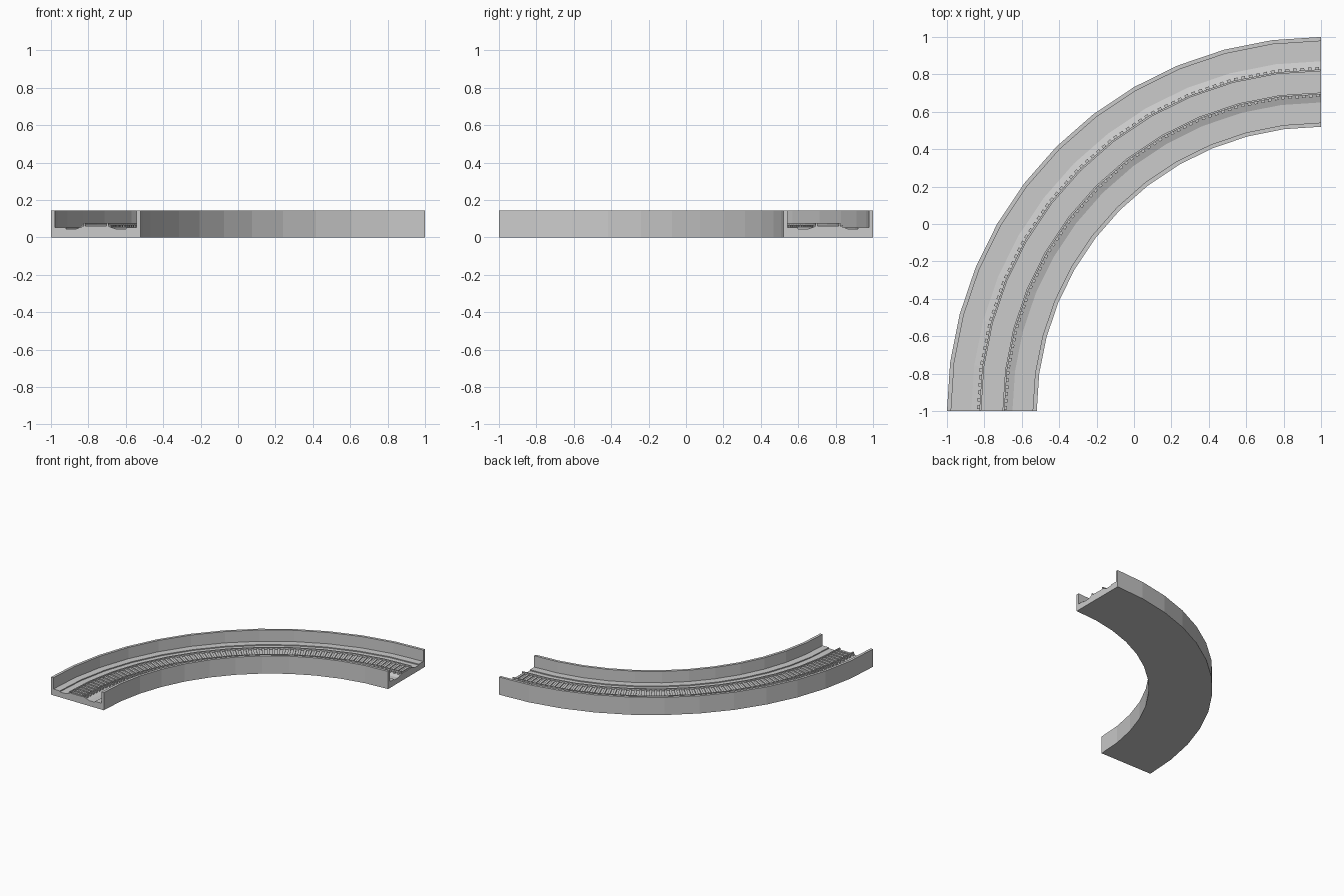
import bpy, bmesh, math

if "Cube" in bpy.data.objects:
    bpy.data.objects.remove(bpy.data.objects["Cube"])

CX, CY = 1.0, -1.0      # centre of the quarter turn
SEGS = 12               # straight facets along the turn
MID = 1.76              # track centre radius
STEP = math.pi / 2 / SEGS


def place(r, t):
    """Point at radius r, t segments along the faceted arc."""
    i = min(int(t), SEGS - 1)
    f = t - i
    a, b = math.pi - i * STEP, math.pi - (i + 1) * STEP
    x = math.cos(a) * (1 - f) + math.cos(b) * f
    y = math.sin(a) * (1 - f) + math.sin(b) * f
    return CX + r * x, CY + r * y


def finish(name, bm):
    bmesh.ops.recalc_face_normals(bm, faces=bm.faces)
    me = bpy.data.meshes.new(name)
    bm.to_mesh(me)
    bm.free()
    ob = bpy.data.objects.new(name, me)
    bpy.context.collection.objects.link(ob)
    return ob


def sweep(bm, profile, stations):
    """Carry a closed (radius, z) profile along the arc and cap both ends."""
    rings = [[bm.verts.new((*place(r, t), z)) for r, z in profile] for t in stations]
    n = len(profile)
    for p, q in zip(rings, rings[1:]):
        for k in range(n):
            m = (k + 1) % n
            bm.faces.new((p[k], p[m], q[m], q[k]))
    bm.faces.new(rings[0])
    bm.faces.new(rings[-1][::-1])


def box(r0, r1, z0, z1):
    return [(r0, z0), (r1, z0), (r1, z1), (r0, z1)]


ALL = range(SEGS + 1)

# Channel with side walls, ledges and sloped ballast bed
half = [(0.24, 0), (0.24, 0.145), (0.218, 0.145), (0.218, 0.052),
        (0.16, 0.052), (0.16, 0.044), (0.11, 0.044), (0.065, 0.06)]
profile = [(MID + o, z) for o, z in half] + [(MID - o, z) for o, z in reversed(half)]
bm = bmesh.new()
sweep(bm, profile, ALL)
finish("track_bed", bm)

# Cross ties
TIES = 72
bm = bmesh.new()
for i in range(TIES):
    c = (i + 0.5) * SEGS / TIES
    w = 0.25 * SEGS / TIES
    sweep(bm, box(MID - 0.08, MID + 0.08, 0.05, 0.067), (c - w, c + w))
finish("cross_ties", bm)

# Rails
for name, o in (("outer_rail", 0.062), ("inner_rail", -0.062)):
    bm = bmesh.new()
    sweep(bm, box(MID + o - 0.005, MID + o + 0.005, 0.058, 0.076), ALL)
    finish(name, bm)
